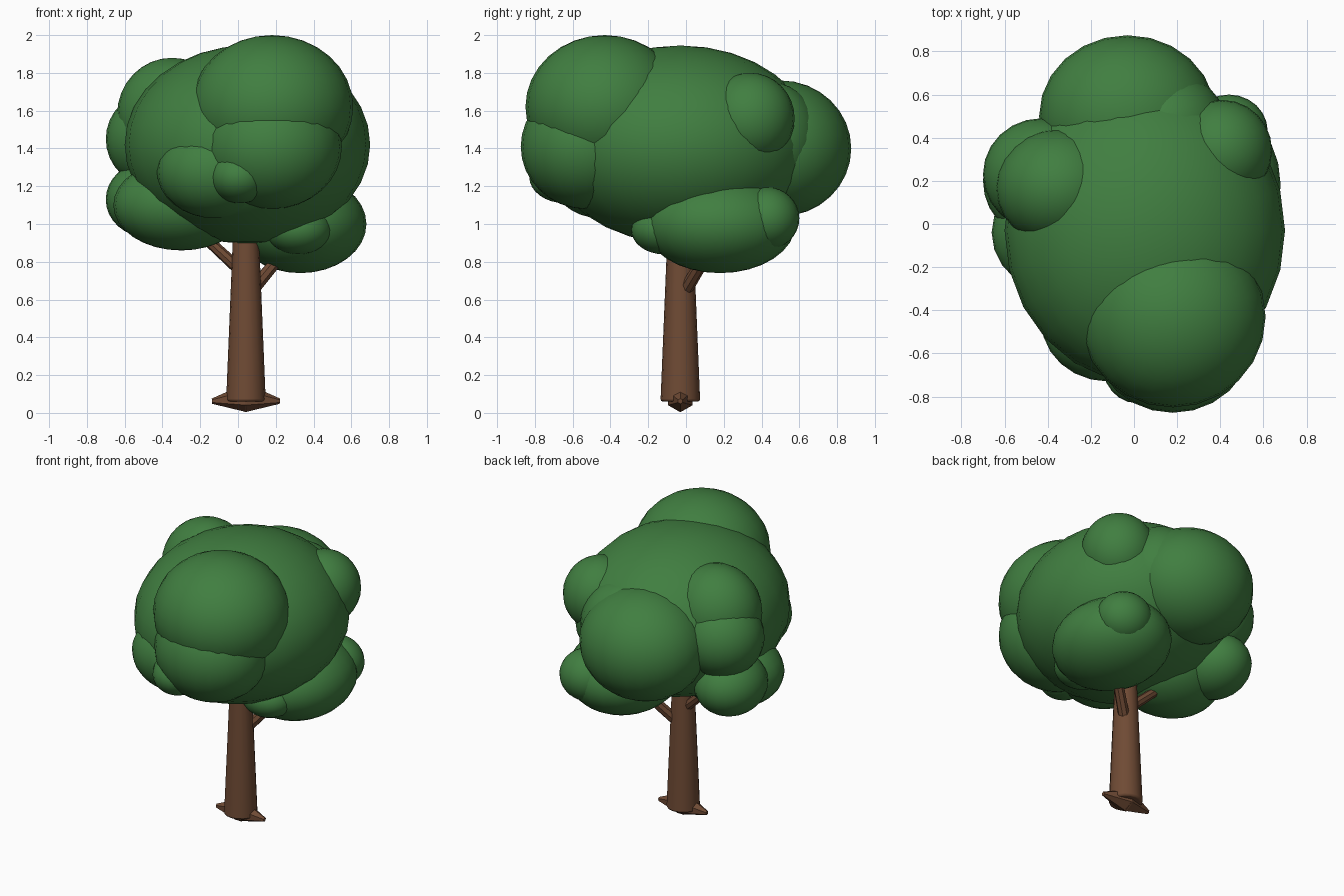
import bpy, math
from mathutils import Vector

cube = bpy.data.objects.get("Cube")
if cube:
    bpy.data.objects.remove(cube, do_unlink=True)


def material(name, rgb):
    mat = bpy.data.materials.new(name)
    mat.use_nodes = True
    mat.diffuse_color = (*rgb, 1)
    mat.node_tree.nodes["Principled BSDF"].inputs["Base Color"].default_value = (*rgb, 1)
    return mat


LEAF = material("leaf_green", (0.052, 0.21, 0.052))
BARK = material("bark_brown", (0.16, 0.07, 0.035))


def finish(name, mat):
    obj = bpy.context.object
    obj.name = name
    obj.data.materials.append(mat)
    return obj


def clump(name, centre, radii):
    """Smooth rounded mass of leaves."""
    bpy.ops.mesh.primitive_uv_sphere_add(segments=24, ring_count=16, location=centre)
    obj = finish(name, LEAF)
    obj.scale = radii
    bpy.ops.object.transform_apply(location=False, rotation=False)
    bpy.ops.object.shade_smooth()


def limb(name, start, end, r_start, r_end, sides, bevel=0.0):
    """Tapered cylinder between two points."""
    start, end = Vector(start), Vector(end)
    axis = end - start
    bpy.ops.mesh.primitive_cone_add(vertices=sides, radius1=r_start, radius2=r_end,
                                    depth=axis.length, location=(start + end) / 2)
    obj = finish(name, BARK)
    obj.rotation_euler = axis.to_track_quat("Z", "Y").to_euler()
    if bevel:
        mod = obj.modifiers.new("soft_rim", "BEVEL")
        mod.width = bevel
        mod.segments = 2
        mod.limit_method = "ANGLE"
        mod.angle_limit = math.radians(50)
    bpy.ops.object.shade_smooth_by_angle(angle=math.radians(40))


# Trunk and branches
limb("trunk", (0.042, -0.03, 0.06), (0.042, -0.03, 1.15), 0.105, 0.06, 16, 0.012)
limb("left_branch", (0.08, 0.0, 0.655), (0.3, 0.16, 0.92), 0.036, 0.03, 8)
limb("right_branch", (0.04, -0.02, 0.73), (-0.2, 0.02, 0.95), 0.034, 0.028, 8)

# Pointed roots spreading to both sides
for side, label in ((1, "left"), (-1, "right")):
    limb(label + "_root", (0.042, -0.03, 0.078), (0.042 + side * 0.18, -0.03, 0.062),
         0.075, 0.014, 6)

# Foliage: one large crown with smaller clumps around it
clump("crown", (0.05, -0.03, 1.42), (0.65, 0.71, 0.525))
clump("front_top_clump", (0.18, -0.43, 1.62), (0.43, 0.42, 0.38))
clump("front_lower_clump", (0.18, -0.53, 1.41), (0.37, 0.345, 0.33))
clump("front_small_clump", (0.01, -0.64, 1.25), (0.16, 0.19, 0.14))
clump("front_right_clump", (-0.12, -0.45, 1.28), (0.31, 0.28, 0.25))
clump("back_clump", (-0.03, 0.5, 1.4), (0.41, 0.375, 0.36))
clump("back_side_clump", (0.15, 0.45, 1.45), (0.28, 0.26, 0.3))
clump("left_upper_clump", (0.41, 0.34, 1.56), (0.23, 0.235, 0.24))
clump("left_lower_clump", (0.33, 0.18, 1.0), (0.35, 0.4, 0.26))
clump("left_back_small_clump", (0.44, 0.43, 1.03), (0.18, 0.17, 0.165))
clump("left_front_small_clump", (0.32, -0.12, 0.97), (0.175, 0.17, 0.13))
clump("right_upper_clump", (-0.35, 0.17, 1.58), (0.29, 0.27, 0.3))
clump("right_side_clump", (-0.43, 0.23, 1.45), (0.27, 0.26, 0.26))
clump("right_lower_clump", (-0.3, -0.04, 1.1), (0.36, 0.3, 0.24))
clump("right_back_small_clump", (-0.48, 0.2, 1.13), (0.22, 0.25, 0.2))
